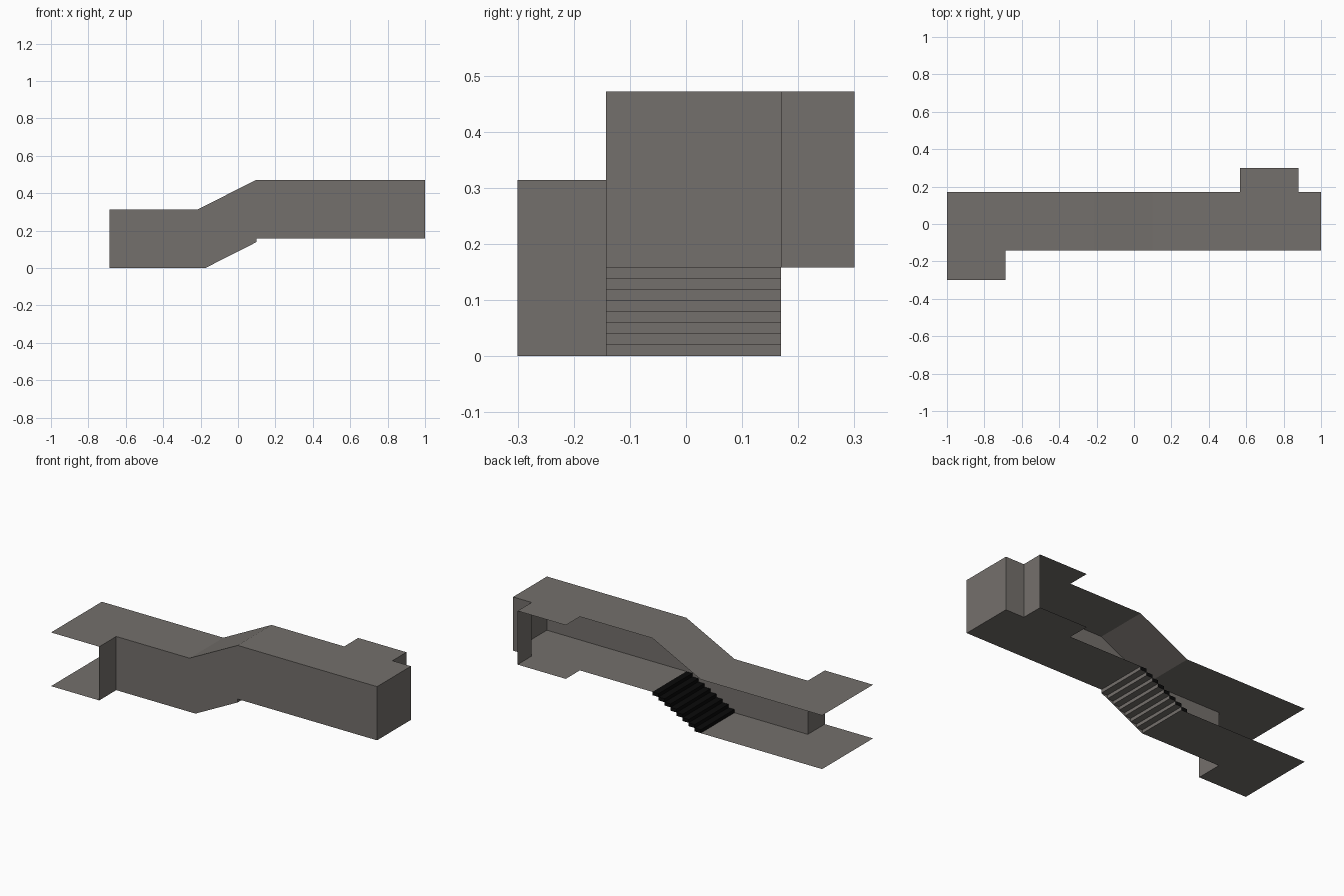
import bpy, bmesh

if "Cube" in bpy.data.objects:
    bpy.data.objects.remove(bpy.data.objects["Cube"])

def material(name, rgb):
    m = bpy.data.materials.new(name)
    m.diffuse_color = (*rgb, 1)
    m.use_nodes = True
    m.node_tree.nodes["Principled BSDF"].inputs["Base Color"].default_value = m.diffuse_color
    return m

GREY = material("warm grey", (0.175, 0.162, 0.150))
BLACK = material("black", (0.003, 0.003, 0.003))

# Key levels and positions
X0, X1 = -1.0, 1.0
RAMP0, RAMP1 = -0.214, 0.098          # start and end of the stairs
Y0, Y1 = -0.143, 0.17                 # corridor width
DOOR = 0.30                           # reach of the side openings
LOW_X, UP_X0, UP_X1 = -0.688, 0.568, 0.88
RISE, HIGH = 0.158, 0.314             # level change, ceiling height
STEPS = 8
RUN, STEP_H = (RAMP1 - RAMP0) / STEPS, RISE / STEPS

def sheets(name, polys):
    """Object made of flat open panels, each a list of 3D points."""
    bm = bmesh.new()
    for p in polys:
        bm.faces.new([bm.verts.new(c) for c in p])
    bmesh.ops.remove_doubles(bm, verts=bm.verts, dist=1e-5)
    me = bpy.data.meshes.new(name)
    bm.to_mesh(me)
    bm.free()
    me.materials.append(GREY)
    ob = bpy.data.objects.new(name, me)
    bpy.context.collection.objects.link(ob)
    return ob

# Plan outlines of the two landings, each with a side opening
lower = [(X0, -DOOR), (LOW_X, -DOOR), (LOW_X, Y0), (RAMP0, Y0), (RAMP0, Y1), (X0, Y1)]
upper = [(RAMP1, Y0), (X1, Y0), (X1, Y1), (UP_X1, Y1), (UP_X1, DOOR),
         (UP_X0, DOOR), (UP_X0, Y1), (RAMP1, Y1)]

def at(outline, z):
    return [(x, y, z) for x, y in outline]

# Floors and ceiling
sheets("lower_floor", [at(lower, 0)])
sheets("upper_floor", [at(upper, RISE)])
slope = [(RAMP0, Y0, HIGH), (RAMP1, Y0, HIGH + RISE),
         (RAMP1, Y1, HIGH + RISE), (RAMP0, Y1, HIGH)]
sheets("ceiling", [at(lower, HIGH), slope, at(upper, HIGH + RISE)])

# Long front wall, following the stairs
profile = [(LOW_X, 0), (RAMP0 + RUN, 0), (RAMP1, RISE - STEP_H), (RAMP1, RISE),
           (X1, RISE), (X1, HIGH + RISE), (RAMP1, HIGH + RISE), (RAMP0, HIGH), (LOW_X, HIGH)]
sheets("front_wall", [[(x, Y0, z) for x, z in profile]])

# Short upright walls beside the openings and at the closed end
def upright(name, path, z):
    sheets(name, [[(*a, z), (*b, z), (*b, z + HIGH), (*a, z + HIGH)]
                  for a, b in zip(path, path[1:])])

upright("lower_opening_wall", [(LOW_X, -DOOR), (LOW_X, Y0)], 0)
upright("end_wall", [(X1, Y0), (X1, Y1), (UP_X1, Y1), (UP_X1, DOOR)], RISE)

# Stairs: overlapping blocks, black with a grey underside and grey backs
bm = bmesh.new()
for i in range(STEPS):
    cube = bmesh.ops.create_cube(bm, size=1)["verts"]
    for v in cube:
        v.co = (RAMP0 + (i + 0.5 + v.co.x) * RUN,
                (Y0 + Y1) / 2 + v.co.y * (Y1 - Y0 - 0.001),
                (i + 0.5 + v.co.z) * STEP_H)
bm.normal_update()
for f in bm.faces:
    f.material_index = 0 if f.normal.z < -0.5 or f.normal.x > 0.5 else 1
me = bpy.data.meshes.new("stairs")
bm.to_mesh(me)
bm.free()
me.materials.append(GREY)
me.materials.append(BLACK)
bpy.context.collection.objects.link(bpy.data.objects.new("stairs", me))
